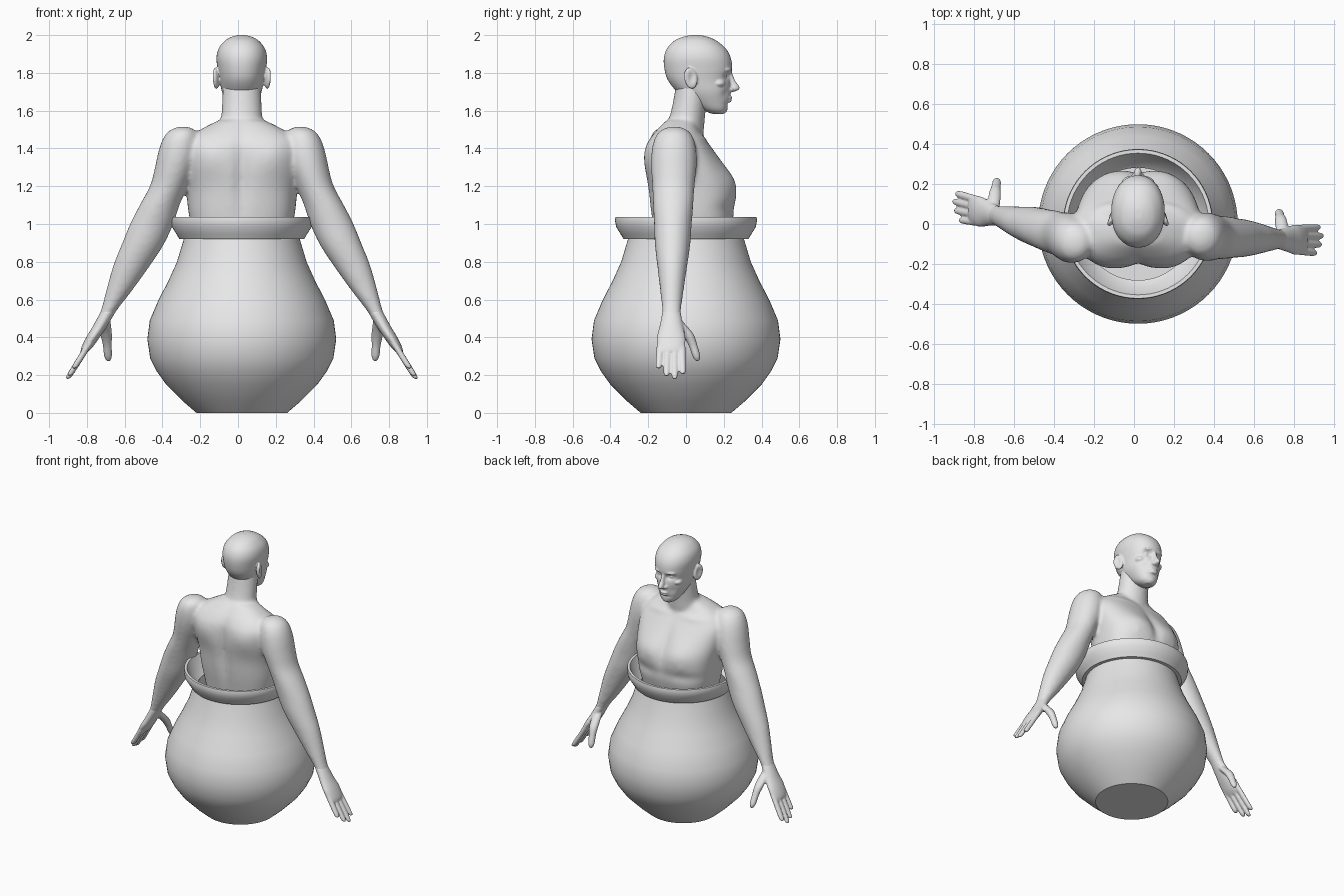
import bpy
import bmesh
from math import cos, sin, pi, exp
from mathutils import Matrix, Vector

if "Cube" in bpy.data.objects:
    bpy.data.objects.remove(bpy.data.objects["Cube"])

CX = 0.02   # shared centre line of figure and pot

grey = bpy.data.materials.new("plain grey")
grey.use_nodes = True
grey.diffuse_color = (0.8, 0.8, 0.8, 1)
grey.node_tree.nodes["Principled BSDF"].inputs["Base Color"].default_value = (0.8, 0.8, 0.8, 1)


def spline(rows, steps):
    """Catmull-Rom refinement of the ring rows."""
    if steps == 1:
        return rows
    out = []
    for i in range(len(rows) - 1):
        quad = [rows[max(i - 1, 0)], rows[i], rows[i + 1], rows[min(i + 2, len(rows) - 1)]]
        for k in range(steps):
            t = k / steps
            out.append([0.5 * (2 * b + (c - a) * t + (2 * a - 5 * b + 4 * c - d) * t * t
                               + (3 * b - a - 3 * c + d) * t ** 3) for a, b, c, d in zip(*quad)])
    return out + [rows[-1]]


def loft(bm, rows, segs=24, steps=4, power=2.0):
    """Level elliptical rings, each (z, x, y, half width, half depth), capped at both ends."""
    rings = []
    for z, x, y, rx, ry in spline(rows, steps):
        ring = []
        for k in range(segs):
            c, s = cos(2 * pi * k / segs), sin(2 * pi * k / segs)
            f = (abs(c) ** power + abs(s) ** power) ** (-1 / power)
            ring.append(bm.verts.new((CX + x + rx * c * f, y + ry * s * f, z)))
        rings.append(ring)
    for a, b in zip(rings, rings[1:]):
        for k in range(segs):
            n = (k + 1) % segs
            bm.faces.new((a[k], a[n], b[n], b[k]))
    bm.faces.new(rings[0])
    bm.faces.new(rings[-1])
    return [v for ring in rings for v in ring]


def blob(bm, centre, radii, turn=None):
    place = Matrix.Translation(Vector(centre) + Vector((CX, 0, 0)))
    shape = Matrix.Diagonal((*radii, 1))
    matrix = place @ (turn or Matrix.Identity(4)) @ shape
    return bmesh.ops.create_uvsphere(bm, u_segments=24, v_segments=16, radius=1, matrix=matrix)["verts"]


def bump(verts, x, z, sx, sz, amount, side, mid=0.0):
    """Soft swelling (or hollow, if negative) on the front (+1) or back (-1)."""
    for v in verts:
        if side * (v.co.y - mid) > 0:
            v.co.y += side * amount * exp(-((v.co.x - CX - x) / sx) ** 2 - ((v.co.z - z) / sz) ** 2)


def finish(bm, name, voxel=None, smooth=0):
    bmesh.ops.recalc_face_normals(bm, faces=bm.faces)
    mesh = bpy.data.meshes.new(name)
    bm.to_mesh(mesh)
    bm.free()
    mesh.materials.append(grey)
    obj = bpy.data.objects.new(name, mesh)
    bpy.context.collection.objects.link(obj)
    if voxel:
        remesh = obj.modifiers.new("fuse", 'REMESH')
        remesh.mode = 'VOXEL'
        remesh.voxel_size = voxel
        remesh.use_smooth_shade = True
        relax = obj.modifiers.new("relax", 'SMOOTH')
        relax.factor = 0.5
        relax.iterations = smooth
    return obj


# Pot: hollow turned vessel with a flared rim
bm = bmesh.new()
outer = [(0, .24), (.06, .31), (.15, .40), (.22, .45), (.29, .485), (.39, .5), (.49, .487), (.6, .44),
         (.7, .388), (.8, .343), (.92, .307)]
rim = [(.92, .33), (.945, .345), (.985, .37), (1.02, .376), (1.037, .373), (1.037, .355), (.95, .315)]
inner = [(z, r - 0.025) for z, r in reversed(outer[1:])]
loft(bm, [(z, 0, 0, r, r) for z, r in outer + rim + inner], segs=72, steps=1)
pot = finish(bm, "pot")
bpy.ops.object.select_all(action='DESELECT')
pot.select_set(True)
bpy.context.view_layer.objects.active = pot
bpy.ops.object.shade_smooth_by_angle()


def arm_y(side, z):
    """The right arm swings forward a little, the left slightly back."""
    return -0.065 + (0.14 if side < 0 else -0.015) * (1.3 - z)


# Torso with neck and arms
bm = bmesh.new()
torso = loft(bm, [(.7, 0, .03, .22, .16), (.9, 0, .03, .25, .19), (1.05, 0, .035, .28, .22),
                  (1.18, 0, .03, .295, .23), (1.3, 0, -.005, .315, .21), (1.4, 0, -.035, .32, .175),
                  (1.46, 0, -.045, .28, .14), (1.51, 0, -.04, .2, .105), (1.55, 0, -.025, .12, .08)],
             segs=72, steps=8, power=2.6)
for s in (-1, 1):
    bump(torso, s * .13, 1.24, .10, .08, .022, 1)      # chest muscle
    bump(torso, s * .16, 1.08, .12, .03, -.012, 1)     # fold under chest
    bump(torso, s * .15, 1.155, .012, .012, .008, 1)   # nipple
    bump(torso, s * .15, 1.455, .10, .015, .012, 1)    # collar bone
    bump(torso, s * .17, 1.36, .09, .10, .018, -1)     # shoulder blade
bump(torso, 0, 1.25, .03, .14, -.022, 1)               # breastbone groove
bump(torso, 0, 1.25, .035, .22, -.025, -1)             # spine groove
loft(bm, [(1.42, 0, -.03, .13, .11), (1.5, 0, -.01, .12, .105), (1.56, 0, .005, .11, .095),
          (1.64, 0, .02, .105, .09), (1.76, 0, .04, .10, .09)], segs=32)
arm = [(1.515, .31, .03, .03), (1.49, .315, .075, .08), (1.44, .325, .098, .108), (1.37, .337, .108, .12),
       (1.29, .356, .106, .12), (1.2, .387, .10, .112), (1.1, .435, .106, .107), (1.0, .477, .115, .10),
       (.89, .525, .112, .094), (.78, .583, .098, .08), (.65, .648, .07, .063), (.55, .70, .044, .052),
       (.48, .735, .036, .05)]
for s in (-1, 1):
    loft(bm, [(z, s * x, arm_y(s, z), rx, ry) for z, x, rx, ry in arm], segs=32)
finish(bm, "torso_and_arms", 0.011, 14)

# Hands: palm, four fingers and a thumb
palm = [(.54, .705, .04, .048), (.46, .75, .038, .062), (.40, .788, .036, .076), (.35, .818, .03, .074),
        (.325, .834, .02, .068)]
thumb = [(.49, .725, .025, .03), (.42, .718, .085, .031), (.36, .712, .115, .024), (.30, .708, .135, .021),
         (.275, .706, .14, .010)]
for s, name in ((-1, "right_hand"), (1, "left_hand")):
    bm = bmesh.new()
    loft(bm, [(z, s * x, arm_y(s, z), rx, ry) for z, x, rx, ry in palm])
    loft(bm, [(z, s * x, arm_y(s, z) + y, r, r) for z, x, y, r in thumb], segs=16)
    for offset, tip in ((-.056, .235), (-.019, .195), (.019, .18), (.056, .205)):
        rows = []
        for t, r in ((0, .02), (.4, .019), (.7, .0185), (.93, .016), (1, .008)):
            z = .37 + (tip - .37) * t
            rows.append((z, s * (.805 + (.37 - z) * .62), arm_y(s, z) + offset * (1 + .15 * t), r, r))
        loft(bm, rows, segs=16)
    finish(bm, name, 0.006, 4)

# Head: skull and jaw, with eye sockets and temples pressed in
bm = bmesh.new()
skull = loft(bm, [(1.583, 0, .17, .03, .03), (1.605, 0, .15, .06, .066), (1.65, 0, .12, .085, .108),
                  (1.70, 0, .095, .105, .143), (1.76, 0, .07, .117, .165), (1.82, 0, .065, .128, .179),
                  (1.88, 0, .06, .134, .177), (1.93, 0, .055, .122, .155), (1.97, 0, .05, .09, .112),
                  (1.99, 0, .05, .056, .068), (2.0, 0, .05, .02, .025)], segs=96, steps=10, power=2.15)
for s in (-1, 1):
    bump(skull, s * .045, 1.785, .026, .018, -.026, 1, .1)
    bump(skull, s * .06, 1.69, .025, .03, -.01, 1, .1)
bump(skull, 0, 1.637, .04, .008, -.008, 1, .1)

# Nose, lips and chin
loft(bm, [(1.815, 0, .224, .014, .015), (1.76, 0, .24, .014, .02), (1.732, 0, .253, .018, .027),
          (1.714, 0, .253, .02, .03), (1.70, 0, .24, .015, .018)], segs=20)
blob(bm, (0, .228, 1.669), (.032, .018, .008))
blob(bm, (0, .225, 1.651), (.028, .017, .008))
blob(bm, (0, .192, 1.61), (.036, .028, .026))

# Eyes, brows, cheekbones, nostrils and ears
for s in (-1, 1):
    blob(bm, (s * .045, .199, 1.785), (.022, .018, .012))
    blob(bm, (s * .045, .219, 1.817), (.04, .021, .012), Matrix.Rotation(s * -.35, 4, 'Z'))
    blob(bm, (s * .07, .172, 1.745), (.036, .036, .022))
    blob(bm, (s * .02, .238, 1.712), (.013, .016, .011))
    turn = Matrix.Rotation(s * .3, 4, 'Z') @ Matrix.Rotation(.2, 4, 'X')
    ear = blob(bm, (s * .137, .025, 1.772), (.018, .036, .058), turn)
    for v in ear:
        if s * (v.co.x - CX) > .137:
            d = ((v.co.y - .03) / .02) ** 2 + ((v.co.z - 1.775) / .034) ** 2
            v.co.x -= s * .016 * exp(-d)
finish(bm, "head", 0.0055, 3)
